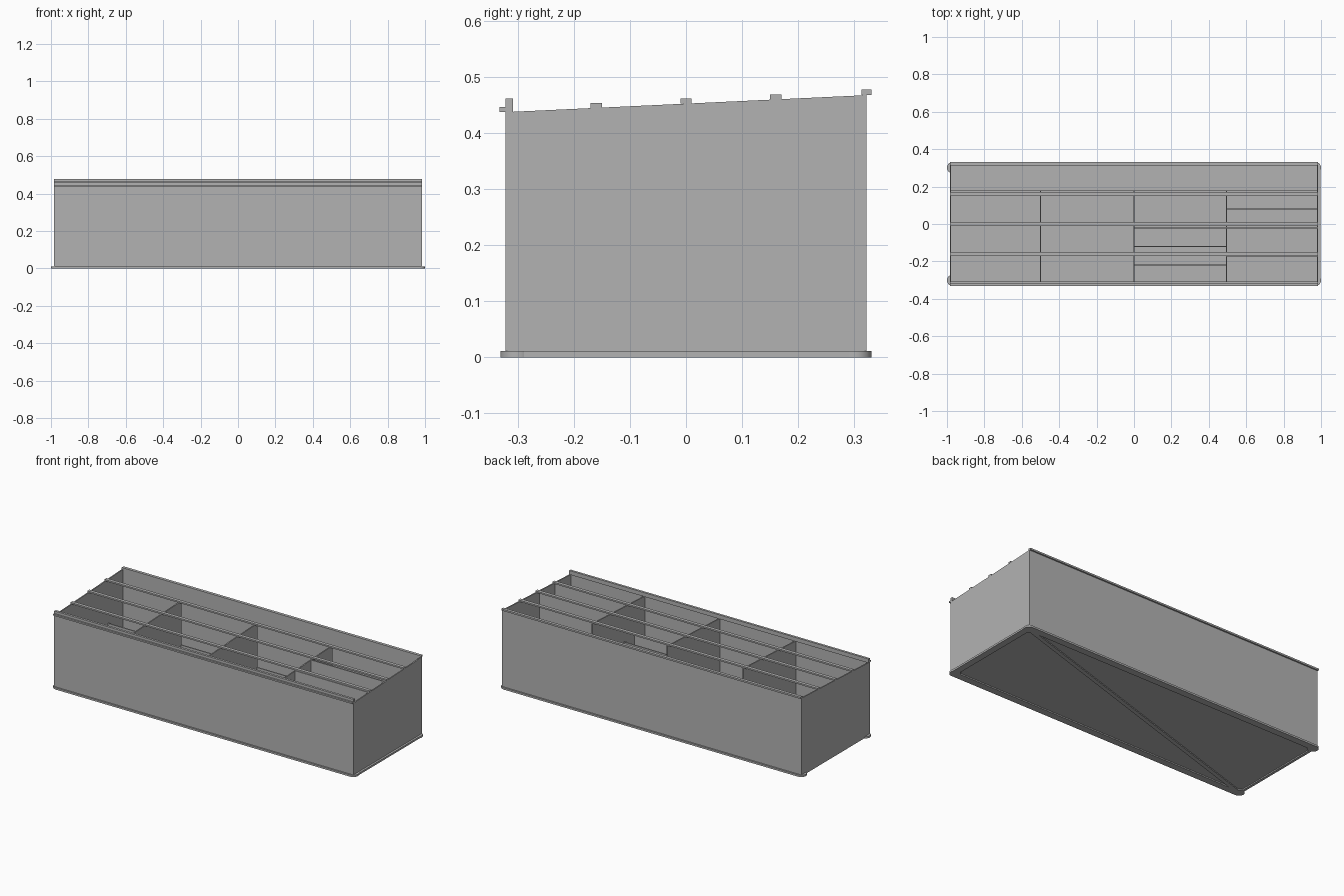
import bpy, bmesh, math
from mathutils import Vector

old = bpy.data.objects.get("Cube")
if old:
    bpy.data.objects.remove(old, do_unlink=True)

grey = bpy.data.materials.new("mid_grey")
grey.use_nodes = True
COLOUR = (0.45, 0.45, 0.45, 1)
grey.diffuse_color = COLOUR
grey.node_tree.nodes["Principled BSDF"].inputs["Base Color"].default_value = COLOUR

HALF_X, HALF_Y = 0.985, 0.322
BASE_H = 0.011
WALL = 0.007


def rim(y):
    """Height of the sloping rim at a given depth."""
    return 0.452 + 0.047 * y


def prism(name, outline, offset):
    """Extrude a flat outline along an offset."""
    bm = bmesh.new()
    face = bm.faces.new([bm.verts.new(p) for p in outline])
    grown = bmesh.ops.extrude_face_region(bm, geom=[face])["geom"]
    moved = [g for g in grown if isinstance(g, bmesh.types.BMVert)]
    bmesh.ops.translate(bm, verts=moved, vec=Vector(offset))
    bmesh.ops.recalc_face_normals(bm, faces=bm.faces)
    mesh = bpy.data.meshes.new(name)
    bm.to_mesh(mesh)
    bm.free()
    mesh.materials.append(grey)
    obj = bpy.data.objects.new(name, mesh)
    bpy.context.collection.objects.link(obj)
    return obj


def box(name, x0, x1, y0, y1, z0, z1):
    return prism(name, [(x0, y0, z0), (x1, y0, z0), (x1, y1, z0), (x0, y1, z0)],
                 (0, 0, z1 - z0))


def cross_panel(name, x, y0, y1):
    """Upright panel across the box with a sloping top edge."""
    x -= WALL / 2
    prism(name, [(x, y0, BASE_H), (x, y1, BASE_H), (x, y1, rim(y1)), (x, y0, rim(y0))],
          (WALL, 0, 0))


def long_panel(name, x0, x1, y, top):
    box(name, x0, x1, y - WALL / 2, y + WALL / 2, BASE_H, top)


# Outer shell
box("floor", -HALF_X, HALF_X, -HALF_Y, HALF_Y, BASE_H - 0.004, BASE_H + 0.004)
for side, sign in (("left", 1), ("right", -1)):
    cross_panel(side + "_wall", sign * (HALF_X - WALL / 2), -HALF_Y, HALF_Y)
long_panel("front_wall", -HALF_X, HALF_X, -HALF_Y + WALL / 2, rim(-HALF_Y))
long_panel("back_wall", -HALF_X, HALF_X, HALF_Y - WALL / 2, rim(HALF_Y))

# Rim trims and long top bars
box("front_lip", -HALF_X, HALF_X, -0.322, -0.308, 0.437, 0.461)
box("front_trim", -HALF_X, HALF_X, -0.332, -0.322, 0.437, 0.446)
box("back_trim", -HALF_X, HALF_X, 0.313, 0.331, 0.467, 0.477)
for i, y in enumerate((-0.16, 0, 0.16)):
    box(f"top_bar_{i + 1}", -HALF_X, HALF_X, y - 0.01, y + 0.01, rim(y), rim(y) + 0.009)

# Compartment dividers
for i, x in enumerate((-0.5, 0, 0.495)):
    cross_panel(f"cross_divider_{i + 1}", x, -HALF_Y + WALL, 0.178)
long_panel("rear_divider", -HALF_X, HALF_X, 0.175, 0.2)
for i, y in enumerate((-0.22, -0.12, -0.02)):
    long_panel(f"inner_shelf_divider_{i + 1}", 0, 0.495, y, 0.24)
for i, (y, top) in enumerate(((-0.17, rim(-0.17)), (-0.02, rim(-0.02)), (0.08, 0.3))):
    long_panel(f"end_shelf_divider_{i + 1}", 0.495, HALF_X, y, top)

# Base frame: rails, round corner pads and a diagonal brace
PAD = 0.03
px, py = 1 - PAD, 0.331 - PAD
for side, sign in (("left", 1), ("right", -1)):
    box(side + "_base_rail", sign * px - 0.012, sign * px + PAD * 0.5 + 0.012 * sign, -py, py, 0, BASE_H)
for side, sign in (("back", 1), ("front", -1)):
    edges = sorted((sign * (py - 0.012), sign * (py + PAD)))
    box(side + "_base_rail", -px, px, *edges, 0, BASE_H)
for sx in (1, -1):
    for sy in (1, -1):
        name = ("back" if sy > 0 else "front") + ("_left" if sx > 0 else "_right")
        ring = [(sx * px + PAD * math.cos(a), sy * py + PAD * math.sin(a), 0)
                for a in (math.tau * k / 24 for k in range(24))]
        pad = prism(name + "_corner_pad", ring, (0, 0, BASE_H))
        bpy.context.view_layer.objects.active = pad
        bpy.ops.object.select_all(action="DESELECT")
        pad.select_set(True)
        bpy.ops.object.shade_smooth_by_angle()

start, end = Vector((-px, -py, 0)), Vector((px, py, 0))
across = (end - start).normalized().cross(Vector((0, 0, 1))) * 0.012
prism("diagonal_brace", [start + across, end + across, end - across, start - across],
      (0, 0, BASE_H))
